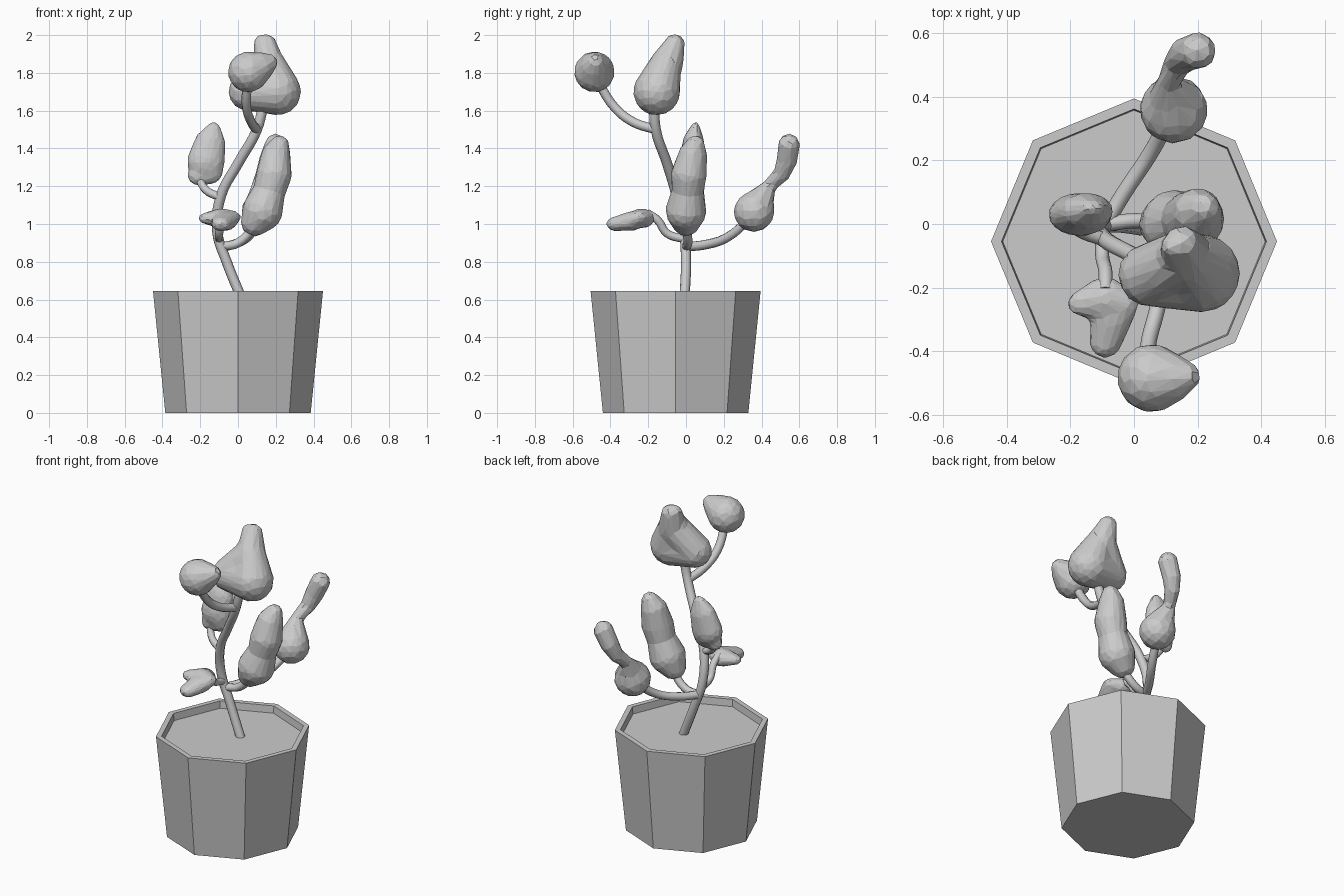
import bpy, bmesh, math
from mathutils import Vector, Matrix

cube = bpy.data.objects.get("Cube")
if cube:
    bpy.data.objects.remove(cube, do_unlink=True)

grey = bpy.data.materials.new("plain grey")
grey.use_nodes = True
shade = (0.6, 0.6, 0.6, 1)
grey.diffuse_color = shade
grey.node_tree.nodes["Principled BSDF"].inputs["Base Color"].default_value = shade


def add_object(name, data):
    obj = bpy.data.objects.new(name, data)
    bpy.context.collection.objects.link(obj)
    return obj


def bake(obj):
    """Replace an object by its evaluated mesh."""
    name = obj.name
    graph = bpy.context.evaluated_depsgraph_get()
    mesh = bpy.data.meshes.new_from_object(obj.evaluated_get(graph))
    bpy.data.objects.remove(obj, do_unlink=True)
    mesh.materials.clear()
    mesh.materials.append(grey)
    return add_object(name, mesh)


def make_pot(profile, sides=8, centre_y=-0.055):
    """Eight sided pot: rings of (radius, height), capped at both ends."""
    bm = bmesh.new()
    rings = []
    for radius, z in profile:
        ring = []
        for i in range(sides):
            a = math.tau * i / sides
            ring.append(bm.verts.new((radius * math.cos(a), centre_y + radius * math.sin(a), z)))
        rings.append(ring)
    for low, high in zip(rings, rings[1:]):
        for i in range(sides):
            j = (i + 1) % sides
            bm.faces.new((low[i], low[j], high[j], high[i]))
    bm.faces.new(rings[0][::-1])
    bm.faces.new(rings[-1])
    bmesh.ops.recalc_face_normals(bm, faces=bm.faces)
    mesh = bpy.data.meshes.new("pot")
    bm.to_mesh(mesh)
    bm.free()
    mesh.materials.append(grey)
    return add_object("pot", mesh)


def make_stem(name, points, radius):
    """Round tube along a smooth path."""
    curve = bpy.data.curves.new(name, "CURVE")
    curve.dimensions = "3D"
    curve.bevel_depth = radius
    curve.bevel_resolution = 2
    curve.resolution_u = 5
    curve.use_fill_caps = True
    spline = curve.splines.new("BEZIER")
    spline.bezier_points.add(len(points) - 1)
    for p, co in zip(spline.bezier_points, points):
        p.co = co
        p.handle_left_type = p.handle_right_type = "AUTO"
    obj = bake(add_object(name, curve))
    bpy.ops.object.select_all(action="DESELECT")
    bpy.context.view_layer.objects.active = obj
    obj.select_set(True)
    bpy.ops.object.shade_smooth_by_angle(angle=math.radians(50))
    return obj


def make_pod(name, balls, stretch=(1, 1, 1), faces=300):
    """Lumpy pod: a chain of balls (x, y, z, radius) fused and faceted."""
    bm = bmesh.new()
    steps = 6
    chain = [Vector(b) for b in balls]
    for a, b in zip(chain, chain[1:]):
        for k in range(steps + 1):
            v = a.lerp(b, k / steps)
            matrix = Matrix.Translation(v.xyz) @ Matrix.Diagonal((*stretch, 1))
            bmesh.ops.create_icosphere(bm, subdivisions=3, radius=v.w, matrix=matrix)
    mesh = bpy.data.meshes.new(name)
    bm.to_mesh(mesh)
    bm.free()
    obj = add_object(name, mesh)
    fuse = obj.modifiers.new("fuse", "REMESH")
    fuse.mode = "VOXEL"
    fuse.voxel_size = 0.012
    soften = obj.modifiers.new("soften", "SMOOTH")
    soften.iterations = 4
    obj = bake(obj)
    triangles = sum(len(p.vertices) - 2 for p in obj.data.polygons)
    facet = obj.modifiers.new("facet", "DECIMATE")
    facet.ratio = min(1, faces / max(triangles, 1))
    obj = bake(obj)
    obj.data.polygons.foreach_set("use_smooth", [False] * len(obj.data.polygons))
    return obj


# Pot with rim and sunken soil
make_pot([(0.385, 0), (0.45, 0.645), (0.417, 0.645), (0.413, 0.6)])

# Main stem and branches
make_stem("main_stem", [(0.03, -0.01, 0.58), (-0.06, 0, 0.8), (-0.11, -0.01, 0.96),
                        (-0.09, -0.05, 1.15), (0, -0.1, 1.32), (0.1, -0.16, 1.5),
                        (0.14, -0.17, 1.66)], 0.027)
make_stem("back_branch", [(-0.09, 0, 0.88), (-0.03, 0.1, 0.89), (0.05, 0.22, 0.93),
                          (0.12, 0.35, 1.04)], 0.025)
make_stem("left_branch", [(-0.09, 0, 0.88), (0, 0.01, 0.9), (0.1, 0, 1)], 0.024)
make_stem("right_branch", [(-0.09, -0.05, 1.14), (-0.17, -0.02, 1.18), (-0.21, 0.02, 1.25)], 0.022)
make_stem("front_branch", [(-0.1, -0.01, 0.92), (-0.1, -0.1, 0.95), (-0.09, -0.15, 1.02),
                           (-0.09, -0.21, 1.06)], 0.022)
make_stem("top_branch", [(0.1, -0.16, 1.5), (0.07, -0.28, 1.54), (0.045, -0.38, 1.62),
                         (0.05, -0.47, 1.76)], 0.025)

# Pods, one per branch
make_pod("back_pod", [(0.125, 0.36, 1.065, 0.107), (0.12, 0.385, 1.11, 0.08),
                      (0.105, 0.44, 1.2, 0.035), (0.14, 0.51, 1.27, 0.045),
                      (0.165, 0.535, 1.34, 0.055), (0.2, 0.545, 1.42, 0.058)])
make_pod("left_pod", [(0.09, 0, 1.01, 0.075), (0.13, 0, 1.07, 0.108), (0.165, 0.01, 1.17, 0.085),
                      (0.19, 0.015, 1.26, 0.095), (0.2, 0.035, 1.36, 0.078),
                      (0.22, 0.05, 1.42, 0.05)])
make_pod("right_pod", [(-0.21, 0.02, 1.26, 0.057), (-0.15, 0.025, 1.28, 0.07),
                       (-0.17, 0.03, 1.33, 0.1), (-0.15, 0.04, 1.42, 0.085),
                       (-0.13, 0.05, 1.5, 0.04)], (1, 0.68, 1))
make_pod("front_pod", [(-0.17, -0.25, 1.03, 0.04), (-0.09, -0.235, 1.03, 0.07),
                       (-0.035, -0.25, 1.035, 0.05), (-0.07, -0.29, 1.015, 0.068),
                       (-0.09, -0.37, 1, 0.052)], (1, 1, 0.75))
make_pod("upper_pod", [(0.15, -0.06, 1.95, 0.055), (0.16, -0.105, 1.84, 0.09),
                       (0.05, -0.16, 1.7, 0.1), (0.21, -0.155, 1.7, 0.124),
                       (0.17, -0.11, 1.84, 0.085), (0.12, -0.07, 1.965, 0.036)])
make_pod("top_pod", [(0.055, -0.485, 1.805, 0.108), (0.11, -0.485, 1.83, 0.08),
                     (0.165, -0.48, 1.855, 0.045)], faces=200)
